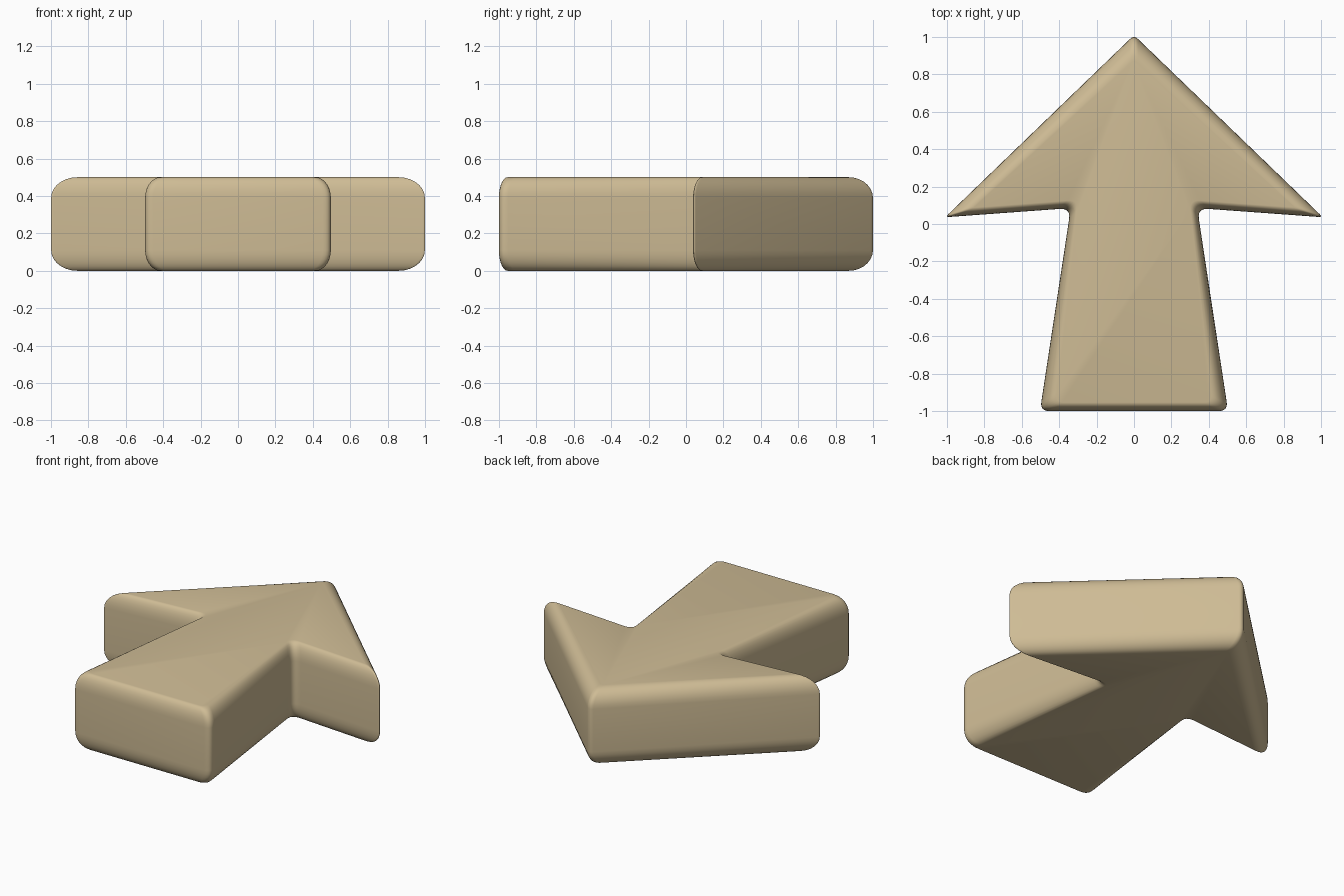
import bpy, bmesh, math
from mathutils import Vector

if "Cube" in bpy.data.objects:
    bpy.data.objects.remove(bpy.data.objects["Cube"])

# Right-half corners: outer point, inset point on the flat cap, corner rounding
TIP = ((0, 1.01), (0, 0.88), 0.03)
HALF = [((1.01, 0.036), (0.87, 0.085), 0.025),   # wing point
        ((0.338, 0.085), (0.295, 0.13), 0.06),   # notch
        ((0.503, -1.0), (0.42, -0.955), 0.05)]   # tail corner
HEIGHT, ROUND_Z, STEPS = 0.5, 0.11, 7


def mirror(c):
    return ((-c[0][0], c[0][1]), (-c[1][0], c[1][1]), c[2])


CORNERS = [TIP] + HALF + [mirror(c) for c in reversed(HALF)]


def outline(t):
    """Arrow outline with rounded corners; t=0 outer wall, t=1 cap edge."""
    pts = [Vector(a).lerp(Vector(b), t) for a, b, r in CORNERS]
    out = []
    for i, p in enumerate(pts):
        r = CORNERS[i][2]
        a = p + (pts[i - 1] - p).normalized() * r
        b = p + (pts[(i + 1) % len(pts)] - p).normalized() * r
        for k in range(7):
            u = k / 6
            out.append(a * (1 - u) ** 2 + p * 2 * u * (1 - u) + b * u * u)
    return out


# Stack of outlines following a quarter-round at the bottom and top
angles = [math.pi / 2 * k / STEPS for k in range(STEPS + 1)]
levels = [(1 - math.sin(a), ROUND_Z * (1 - math.cos(a))) for a in angles]
levels = [(t, z) for t, z in levels]
levels += [(t, HEIGHT - z) for t, z in reversed(levels)]

bm = bmesh.new()
rings = [[bm.verts.new((p.x, p.y, z)) for p in outline(t)] for t, z in levels]
for lo, hi in zip(rings, rings[1:]):
    n = len(lo)
    for i in range(n):
        j = (i + 1) % n
        bm.faces.new((lo[i], lo[j], hi[j], hi[i]))
bm.faces.new(rings[0])
bm.faces.new(rings[-1])
bmesh.ops.recalc_face_normals(bm, faces=bm.faces)

mesh = bpy.data.meshes.new("arrow")
bm.to_mesh(mesh)
bm.free()
arrow = bpy.data.objects.new("arrow", mesh)
bpy.context.collection.objects.link(arrow)
bpy.context.view_layer.objects.active = arrow
arrow.select_set(True)
bpy.ops.object.shade_smooth_by_angle(angle=math.radians(40))

# Tan colour
mat = bpy.data.materials.new("tan")
mat.diffuse_color = (0.62, 0.5, 0.3, 1)
mat.use_nodes = True
mat.node_tree.nodes["Principled BSDF"].inputs["Base Color"].default_value = mat.diffuse_color
mesh.materials.append(mat)
